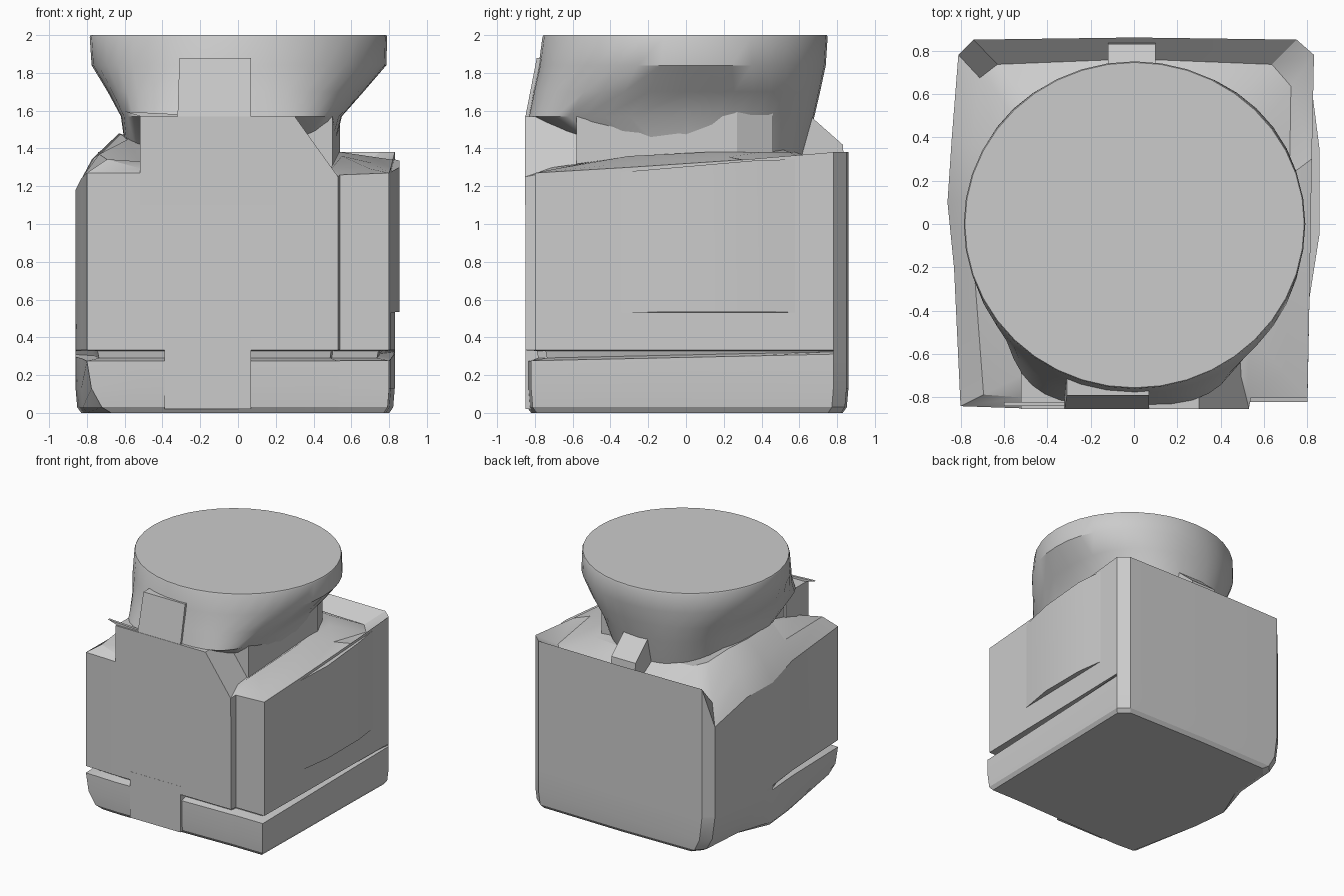
import bpy, bmesh, math
from mathutils import Vector

cube = bpy.data.objects.get("Cube")
if cube:
    bpy.data.objects.remove(cube, do_unlink=True)

grey = bpy.data.materials.new("plain_grey")
grey.use_nodes = True
colour = (0.6, 0.6, 0.6, 1)
grey.diffuse_color = colour
grey.node_tree.nodes["Principled BSDF"].inputs["Base Color"].default_value = colour


def loft(name, rings, angle=25):
    """Join rings of equal length into a closed, capped solid."""
    bm = bmesh.new()
    loops = [[bm.verts.new(p) for p in ring] for ring in rings]
    count = len(loops[0])
    for low, high in zip(loops, loops[1:]):
        for i in range(count):
            j = (i + 1) % count
            bm.faces.new((low[i], low[j], high[j], high[i]))
    bm.faces.new(loops[0][::-1])
    bm.faces.new(loops[-1])
    bmesh.ops.recalc_face_normals(bm, faces=bm.faces)
    mesh = bpy.data.meshes.new(name)
    bm.to_mesh(mesh)
    bm.free()
    mesh.materials.append(grey)
    obj = bpy.data.objects.new(name, mesh)
    bpy.context.collection.objects.link(obj)
    bpy.ops.object.select_all(action='DESELECT')
    obj.select_set(True)
    bpy.context.view_layer.objects.active = obj
    bpy.ops.object.shade_smooth_by_angle(angle=math.radians(angle))
    return obj


def oval(z, x0, x1, front, back, front_power=2, back_power=2, count=40):
    """Oval ring whose front and back halves may be squarer than a circle."""
    ring = []
    for i in range(count):
        a = 2 * math.pi * i / count
        c, s = math.cos(a), math.sin(a)
        p = 2 / (front_power if s < 0 else back_power)
        x = math.copysign(abs(c) ** p, c)
        y = math.copysign(abs(s) ** p, s)
        ring.append(((x0 + x1) / 2 + x * (x1 - x0) / 2,
                     y * (back if s > 0 else -front), z))
    return ring


# Body: outline with the height of the shoulder edge at each corner
shoulder = [Vector(p) for p in (
    (-.80, -.84, 1.27), (-.52, -.85, 1.27), (.53, -.85, 1.25),
    (.54, -.80, 1.26), (.80, -.80, 1.27), (.81, -.3, 1.30),
    (.82, .3, 1.34), (.83, .78, 1.38), (.75, .85, 1.38),
    (0, .86, 1.38), (-.74, .85, 1.38), (-.81, .78, 1.06),
    (-.84, .4, 1.17), (-.86, .1, 1.18), (-.83, -.2, 1.24))]
neck_base = [Vector(p) for p in (
    (-.52, -.7, 1.33), (-.5, -.72, 1.33), (.48, -.72, 1.3),
    (.5, -.7, 1.3), (.53, -.5, 1.33), (.55, -.3, 1.36),
    (.55, .1, 1.38), (.55, .4, 1.38), (.45, .55, 1.38),
    (0, .6, 1.38), (-.45, .55, 1.38), (-.55, .5, 1.42),
    (-.6, .3, 1.47), (-.63, .1, 1.48), (-.58, -.3, 1.45))]


def level(z, scale=1.0, groove=False, corner=1.0, slope=0.0):
    """Flat-fronted body ring; corner pulls in the right-hand corners."""
    ring = []
    for p in shoulder:
        keep = groove and (p.y > .5 or (p.x < -.8 and p.y > 0))
        s = 1.0 if keep else scale
        c = corner if p.x < -.7 and abs(p.y) > .3 else 1.0
        y = -.82 if p.x > .5 and p.y < -.7 and z < .29 else p.y
        ring.append((p.x * s * c, y * s, z + slope * (p.y + .85)))
    return ring


floor = []
for rim, inner in zip(shoulder, neck_base):
    p = rim.lerp(inner, .38)
    if rim.y > .7 and rim.z > 1.3:
        p.z -= .1
    elif rim.x < -.8 and rim.y < .5:
        p.z += .05
    floor.append(p)

loft("body", [level(0, .965, corner=.87), level(.03, .99, corner=.91),
              level(.13, corner=.97), level(.275, slope=.022),
              level(.29, .92, True, slope=.02), level(.328, .93, True),
              level(.332), shoulder, floor, neck_base])


def panel(name, outline, y0, y1):
    """Extrude an x, z outline along y."""
    return loft(name, [[(x, y, z) for x, z in outline] for y in (y0, y1)])


# Raised front panel and the flush block bridging the plinth groove
panel("front_panel", [(-.52, 1.1), (.53, 1.1), (.53, 1.25),
                      (.3, 1.57), (-.52, 1.57)], -.853, -.56)
panel("front_bridge", [(-.39, .02), (.07, .02), (.07, .4), (-.39, .4)],
      -.851, -.7)
panel("corner_spike", [(-.6, 1.595), (-.5, 1.565), (-.3, 1.565), (-.3, 1.58)],
      -.84, -.82)

# Bulging plate on the left side
loft("side_plate", [[(x, y, z) for y, z in outline] for x, outline in (
    (.80, [(-.4, .53), (.78, .53), (.78, 1.35), (-.4, 1.27)]),
    (.855, [(-.05, .535), (.35, .535), (.35, 1.335), (-.05, 1.30)]))])

# Neck block below the bowl
foot = [(-.5, -.58), (.5, -.58), (.54, .27), (.45, .46), (-.45, .46), (-.55, .2)]
loft("neck", [[(x, y, z) for x, y in foot] for z in (1.2, 1.6)])

# Bowl flaring from a squarish foot to a round flat top
loft("bowl", [
    oval(1.36, -.59, .5, -.55, .63, 2, 2.2),
    oval(1.57, -.62, .55, -.835, .68, 3.6, 2.4),
    oval(1.70, -.69, .665, -.81, .71, 2.6, 2.3),
    oval(1.84, -.775, .785, -.78, .74, 2.1, 2.1),
    oval(1.99, -.785, .79, -.76, .75),
    oval(2.0, -.78, .785, -.755, .745)], 35)

# Leaning plate on the front of the bowl
loft("bowl_front_plate", [
    [(-.32, -.85, 1.57), (.07, -.85, 1.57), (.07, -.7, 1.57), (-.32, -.7, 1.57)],
    [(-.31, -.79, 1.88), (.07, -.79, 1.88), (.07, -.7, 1.88), (-.31, -.7, 1.88)]])

# Strut joining the back wall to the bowl
loft("back_strut", [
    [(x, y, z) for y, z in ((.5, 1.25), (.84, 1.3), (.83, 1.42), (.66, 1.57),
                            (.5, 1.57))] for x in (-.12, .1)])
